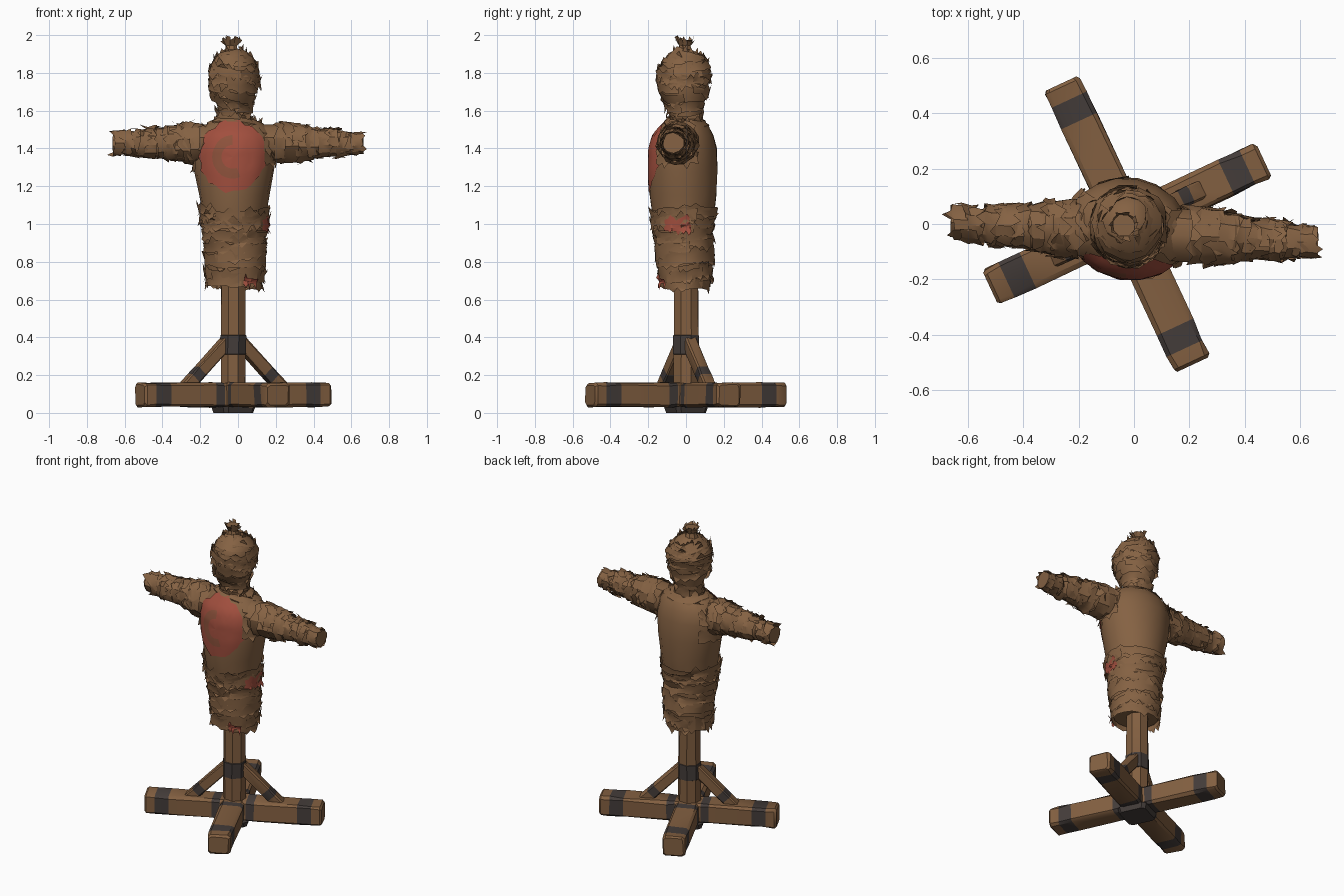
import bpy, bmesh, math, random
from mathutils import Matrix, Vector
from mathutils.bvhtree import BVHTree

if "Cube" in bpy.data.objects:
    bpy.data.objects.remove(bpy.data.objects["Cube"])

random.seed(7)
R = random.uniform


def mat(name, c):
    m = bpy.data.materials.new(name)
    m.diffuse_color = (*c, 1)
    m.use_nodes = True
    m.node_tree.nodes["Principled BSDF"].inputs["Base Color"].default_value = m.diffuse_color
    return m


WOOD = mat("wood brown", (0.225, 0.115, 0.052))
CLOTH = mat("burlap brown", (0.235, 0.122, 0.056))
IRON = mat("dark strapping", (0.058, 0.046, 0.042))
RED = mat("red paint", (0.36, 0.078, 0.048))
FADED = mat("faded red paint", (0.27, 0.085, 0.045))


def finish(bm, name, mats, angle=35, normals=True):
    if normals:
        bmesh.ops.recalc_face_normals(bm, faces=bm.faces)
    me = bpy.data.meshes.new(name)
    bm.to_mesh(me)
    bm.free()
    ob = bpy.data.objects.new(name, me)
    bpy.context.collection.objects.link(ob)
    for m in mats:
        me.materials.append(m)
    bpy.ops.object.select_all(action='DESELECT')
    ob.select_set(True)
    bpy.context.view_layer.objects.active = ob
    bpy.ops.object.shade_smooth_by_angle(angle=math.radians(angle))
    return ob


def circle(n):
    return [(math.cos(2 * math.pi * (i + .5) / n), math.sin(2 * math.pi * (i + .5) / n)) for i in range(n)]


SQUARE = [(1, -.78), (1, .78), (.78, 1), (-.78, 1), (-1, .78), (-1, -.78), (-.78, -1), (.78, -1)]


def loft(bm, secs, M, shape, jit=0.0, dark=()):
    """secs: (t, rx, ry, ox, oy) along local z; spans listed in dark get material 1"""
    rings = []
    for t, rx, ry, ox, oy in secs:
        rings.append([bm.verts.new(M @ Vector((ox + x * rx + R(-jit, jit), oy + y * ry + R(-jit, jit), t)))
                      for x, y in shape])
    n = len(shape)
    for k in range(len(rings) - 1):
        for i in range(n):
            j = (i + 1) % n
            f = bm.faces.new((rings[k][i], rings[k][j], rings[k + 1][j], rings[k + 1][i]))
            f.material_index = int(k in dark)
    bm.faces.new(rings[0][::-1])
    bm.faces.new(rings[-1])


def at(secs, t):
    """Interpolated section at t"""
    t = max(secs[0][0], min(secs[-1][0], t))
    for a, b in zip(secs, secs[1:]):
        if t <= b[0]:
            k = (t - a[0]) / (b[0] - a[0])
            return [p + (q - p) * k for p, q in zip(a, b)][1:]


def wrap(bm, secs, M, t, h, off=.012, arc=1.0, n=14, tilt=.015, start=None, teeth=.4, mi=0):
    """Ragged cloth strip following the surface, with torn points along both edges"""
    a0 = R(0, 6.28) if start is None else start
    ph = R(0, 6.28)
    cols = []
    for i in range(n + 1):
        a = a0 + arc * 2 * math.pi * i / n
        tc = t + tilt * math.cos(a - ph)
        col = []
        for k, flare in ((-.5, .006), (0, 0), (.5, .006)):
            tt = tc + k * h + R(-.15, .15) * h
            rx, ry, ox, oy = at(secs, tt)
            o = off + flare * R(-.6, 1.6) + R(-.004, .004)
            col.append(M @ Vector((ox + (rx + o) * math.cos(a), oy + (ry + o) * math.sin(a), tt)))
        cols.append([bm.verts.new(v) for v in col])
    for c, d in zip(cols, cols[1:]):
        for k in (0, 1):
            bm.faces.new((c[k], d[k], d[k + 1], c[k + 1])).material_index = mi
        for k, s in ((0, -1), (2, 1)):
            if R(0, 1) < teeth:
                mid = (c[k].co + d[k].co) / 2
                ctr = M @ Vector((0, 0, (M.inverted() @ mid).z))
                tip = mid + (M.to_3x3() @ Vector((0, 0, s * R(.012, .035)))) + (mid - ctr).normalized() * R(-.004, .014)
                bm.faces.new((c[k], d[k], bm.verts.new(tip))).material_index = mi


# --- base cross beams with dark straps, 25 degrees off axis
def beam(name, angle, half, w, band):
    M = Matrix.Translation((-.025, 0, .095)) @ Matrix.Rotation(angle, 4, 'Z') @ Matrix.Rotation(math.pi / 2, 4, 'Y')
    us = [(.08, 1), (.13, 1), (band, 1), (band + .085, 1), (half - .012, 1), (half, .85)]
    secs = [(-u, .064 * s, w * s, 0, 0) for u, s in us[::-1]] + [(u, .064 * s, w * s, 0, 0) for u, s in us]
    bm = bmesh.new()
    loft(bm, secs, M, SQUARE, .004, (2, 4, 6, 8))
    finish(bm, name, [WOOD, IRON])


A = math.radians(25)
beam("base_beam_long", A - math.pi / 2, .56, .07, .41)
beam("base_beam_cross", A, .545, .068, .395)

# --- post with strap and foot
bm = bmesh.new()
P = Matrix.Translation((-.025, 0, 0))
loft(bm, [(z, r, r, 0, 0) for z, r in ((.02, .07), (.31, .07), (.312, .074), (.41, .074), (.412, .07), (.8, .068))],
     P, circle(8), .002, (1, 2, 3))
finish(bm, "post", [WOOD, IRON])
bm = bmesh.new()
loft(bm, [(0, .085, .085, 0, 0), (.035, .095, .095, 0, 0)], P @ Matrix.Rotation(A, 4, 'Z'), SQUARE)
finish(bm, "post_foot", [IRON])

# --- diagonal struts
for side, name in ((1, "strut_right"), (-1, "strut_left")):
    d = Vector((math.cos(A), math.sin(A), 0)) * side
    lo, hi = Vector((-.025, 0, .13)) + d * .285, Vector((-.025, 0, .385)) + d * .03
    M = Matrix.Translation(lo) @ (hi - lo).to_track_quat('Z', 'Y').to_matrix().to_4x4()
    L = (hi - lo).length
    bm = bmesh.new()
    loft(bm, [(t, .033, .033, 0, 0) for t in (0, .075, .13, L)], M, SQUARE, .002, (1,))
    finish(bm, name, [WOOD, IRON])

# --- torso sack
T = Matrix.Translation((-.02, -.015, 0)) @ Matrix.Rotation(math.radians(-10), 4, 'Z')
torso = [(.69, .14, .125, 0, .01), (.8, .15, .14, 0, .01), (.95, .16, .145, 0, 0), (1.05, .168, .165, 0, 0),
         (1.15, .185, .178, 0, 0), (1.28, .212, .183, 0, 0), (1.4, .222, .178, 0, 0), (1.47, .208, .16, 0, 0),
         (1.52, .165, .125, 0, .01), (1.555, .1, .09, 0, .01)]
bm = bmesh.new()
loft(bm, torso, T, circle(18), .002)
bmesh.ops.recalc_face_normals(bm, faces=bm.faces)
bvh = BVHTree.FromBMesh(bm)
finish(bm, "torso", [CLOTH], 50)

# --- painted target, a thin plate laid on the chest
bm = bmesh.new()
radii, n, prev = [.001, .03, .06, .085, .11, .135, .16, .18], 32, None
for k, r in enumerate(radii):
    ring = []
    for i in range(n):
        a = 2 * math.pi * i / n
        rr = r * (R(.93, 1.05) if k == len(radii) - 1 else 1)
        x, z = -.028 + rr * .96 * math.cos(a), 1.355 + rr * 1.04 * math.sin(a)
        hit, nor, _, _ = bvh.ray_cast(Vector((x, -1, z)), Vector((0, 1, 0)))
        ring.append(bm.verts.new(hit + nor * .006))
    if prev:
        for i in range(n):
            j = (i + 1) % n
            f = bm.faces.new((prev[i], prev[j], ring[j], ring[i]))
            f.material_index = int(k in (3, 4) and i > n * .22 and i < n * .8)
    prev = ring
finish(bm, "chest_target", [RED, FADED], 50, False)

# --- torso wraps, waist strips and torn hem
bm = bmesh.new()
for z, h in ((1.055, .05), (1.0, .04), (.94, .06), (.89, .05), (.82, .07), (.73, .08), (.70, .07)):
    wrap(bm, torso, T, z, h, R(.006, .014), n=18, teeth=.3)
for i in range(10):
    wrap(bm, torso, T, R(.72, 1.06), R(.03, .07), R(.012, .02), arc=R(.15, .4), n=6, tilt=.03, teeth=.6)
for s in (0, math.pi):                       # patches over the shoulders
    for z in (1.5, 1.42, 1.34):
        wrap(bm, torso, T, z, .07, .008, arc=.2, n=6, tilt=.02, start=s - .63, teeth=.6)
wrap(bm, torso, T, 1.545, .03, .004, n=14, teeth=.5)
wrap(bm, torso, T, .995, .06, .02, arc=.13, n=5, start=-.45, mi=1)    # red scraps
wrap(bm, torso, T, .965, .03, .021, arc=.1, n=4, start=-.2, mi=1)
wrap(bm, torso, T, .71, .03, .02, arc=.08, n=4, start=-1.1, mi=1)
for i in range(18):                          # hanging hem points
    a = 2 * math.pi * i / 18
    v = [bm.verts.new(T @ Vector(((.146 + f) * math.cos(b), .01 + (.131 + f) * math.sin(b), z)))
         for b, z, f in ((a, .71, 0), (a + .3, .71, 0), (a + R(.05, .25), R(.65, .69), R(0, .015)))]
    bm.faces.new(v)
finish(bm, "torso_wraps", [CLOTH, RED], 30, False)

# --- arms: one wrapped bar through the shoulders
M = (Matrix.Translation((0, -.03, 1.428)) @ Matrix.Rotation(math.radians(-3.2), 4, 'Z')
     @ Matrix(((0, 0, 1, 0), (1, 0, 0, 0), (0, 1, 0, 0), (0, 0, 0, 1))))
half = [(.1, .1, .1, 0, 0), (.25, .098, .1, 0, 0), (.38, .08, .085, 0, 0), (.39, .072, .075, 0, 0),
        (.54, .066, .068, 0, 0), (.55, .056, .056, 0, 0), (.662, .056, .056, 0, 0)]
arms = [(-s[0], *s[1:]) for s in half[::-1]] + half
bm = bmesh.new()
loft(bm, arms, M, circle(10), .004)
finish(bm, "arms", [CLOTH])
bm = bmesh.new()
for s in (-1, 1):
    for x, h in ((.635, .05), (.585, .05), (.52, .06), (.46, .07), (.40, .06), (.345, .07), (.28, .07), (.23, .07)):
        wrap(bm, arms, M, s * x, h, R(.003, .01), n=11, tilt=.012, teeth=.3)
    for i in range(7):
        wrap(bm, arms, M, s * R(.25, .62), R(.03, .06), R(.01, .016), arc=R(.2, .5), n=5, tilt=.025, teeth=.5)
finish(bm, "arm_wraps", [CLOTH], 30, False)

# --- neck and head
H = Matrix.Translation((-.022, -.008, 0))
head = [(1.5, .08, .08, 0, .01), (1.57, .08, .08, 0, .01), (1.62, .09, .09, 0, .008), (1.67, .112, .118, 0, 0),
        (1.74, .124, .13, 0, 0), (1.81, .126, .134, 0, 0), (1.86, .108, .115, 0, 0), (1.9, .075, .08, 0, 0),
        (1.925, .035, .035, 0, 0)]
bm = bmesh.new()
loft(bm, head, H, circle(12), .003)
finish(bm, "head", [CLOTH])
bm = bmesh.new()
for z, h in ((1.56, .05), (1.60, .05), (1.78, .05), (1.82, .05), (1.86, .04), (1.89, .035)):
    wrap(bm, head, H, z, h, R(.005, .01), tilt=.02, teeth=.35)
for i in range(14):
    wrap(bm, head, H, R(1.63, 1.9), R(.03, .06), R(.006, .016), arc=R(.2, .45), n=6, tilt=.03, teeth=.4)
finish(bm, "head_wraps", [CLOTH], 30, False)

# --- tied tuft on the crown
K = Matrix.Translation((-.035, -.005, 0))
bm = bmesh.new()
loft(bm, [(1.9, .05, .05, 0, 0), (1.935, .034, .034, 0, 0), (1.95, .03, .03, 0, 0), (1.975, .042, .042, 0, 0)],
     K, circle(8), .003)
for i in range(13):
    a = i * 2 * math.pi / 13
    v = [bm.verts.new(K @ Vector((r * math.cos(b), r * math.sin(b), z)))
         for b, r, z in ((a - .35, .032, 1.945), (a + .35, .032, 1.945), (a + .25, R(.04, .065), R(1.96, 2.0)),
                         (a - .25, R(.035, .055), R(1.97, 2.0)))]
    bm.faces.new(v)
finish(bm, "crown_tuft", [CLOTH], 30, False)
